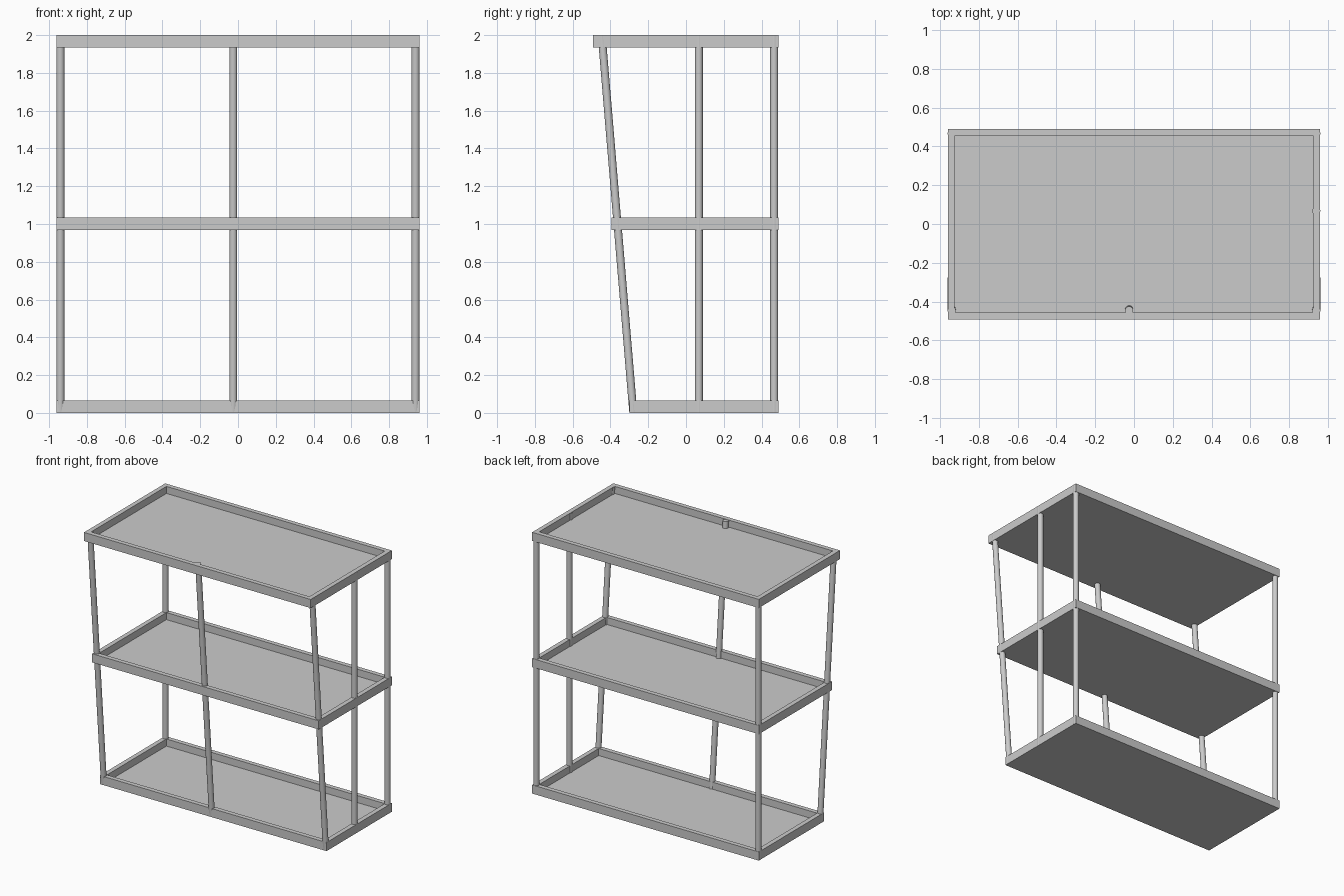
import bpy
import bmesh
from mathutils import Vector

if "Cube" in bpy.data.objects:
    bpy.data.objects.remove(bpy.data.objects["Cube"], do_unlink=True)

grey = bpy.data.materials.new("plain grey")
grey.use_nodes = True
grey.diffuse_color = (0.6, 0.6, 0.6, 1)
grey.node_tree.nodes["Principled BSDF"].inputs["Base Color"].default_value = (0.6, 0.6, 0.6, 1)

HALF_WIDTH, BACK = 0.96, 0.49
RIM, HEIGHT, FLOOR = 0.05, 0.066, 0.012
RADIUS = 0.021


def finish(name, bm):
    mesh = bpy.data.meshes.new(name)
    bm.to_mesh(mesh)
    bm.free()
    mesh.materials.append(grey)
    obj = bpy.data.objects.new(name, mesh)
    bpy.context.collection.objects.link(obj)
    return obj


def tray(name, front, bottom):
    """Shallow box with a raised rim: inset the top face and push it down."""
    bm = bmesh.new()
    bmesh.ops.create_cube(bm, size=1)
    bmesh.ops.scale(bm, vec=(2 * HALF_WIDTH, BACK - front, HEIGHT), verts=bm.verts)
    bmesh.ops.translate(bm, vec=(0, (BACK + front) / 2, bottom + HEIGHT / 2), verts=bm.verts)
    top = max(bm.faces, key=lambda f: f.calc_center_median().z)
    bmesh.ops.inset_region(bm, faces=[top], thickness=RIM)
    drop = bmesh.ops.extrude_discrete_faces(bm, faces=[top])["faces"][0]
    bmesh.ops.translate(bm, vec=(0, 0, FLOOR - HEIGHT), verts=drop.verts)
    finish(name, bm)


def pole(name, x, y_bottom, y_top):
    """Round pole, leaning in y, with level ends at the bottom and top."""
    bm = bmesh.new()
    length = 1.996
    bmesh.ops.create_cone(bm, cap_ends=True, segments=24, radius1=RADIUS,
                          radius2=RADIUS, depth=length)
    for v in bm.verts:
        v.co += Vector((x, y_top if v.co.z > 0 else y_bottom, length / 2 + 0.001))
    obj = finish(name, bm)
    bpy.ops.object.select_all(action='DESELECT')
    obj.select_set(True)
    bpy.context.view_layer.objects.active = obj
    bpy.ops.object.shade_smooth_by_angle()


# Trays, deeper towards the top
tray("bottom_tray", -0.30, 0)
tray("middle_tray", -0.395, 0.968)
tray("top_tray", -0.492, 2 - HEIGHT)

# Leaning front poles
for name, x in (("right", -0.94), ("centre", -0.025), ("left", 0.94)):
    pole("front_pole_" + name, x, -0.279, -0.446)

# Upright back poles, and one side pole on the left
for name, x in (("right", -0.94), ("left", 0.94)):
    pole("back_pole_" + name, x, 0.467, 0.467)
pole("side_pole_left", 0.94, 0.068, 0.068)
